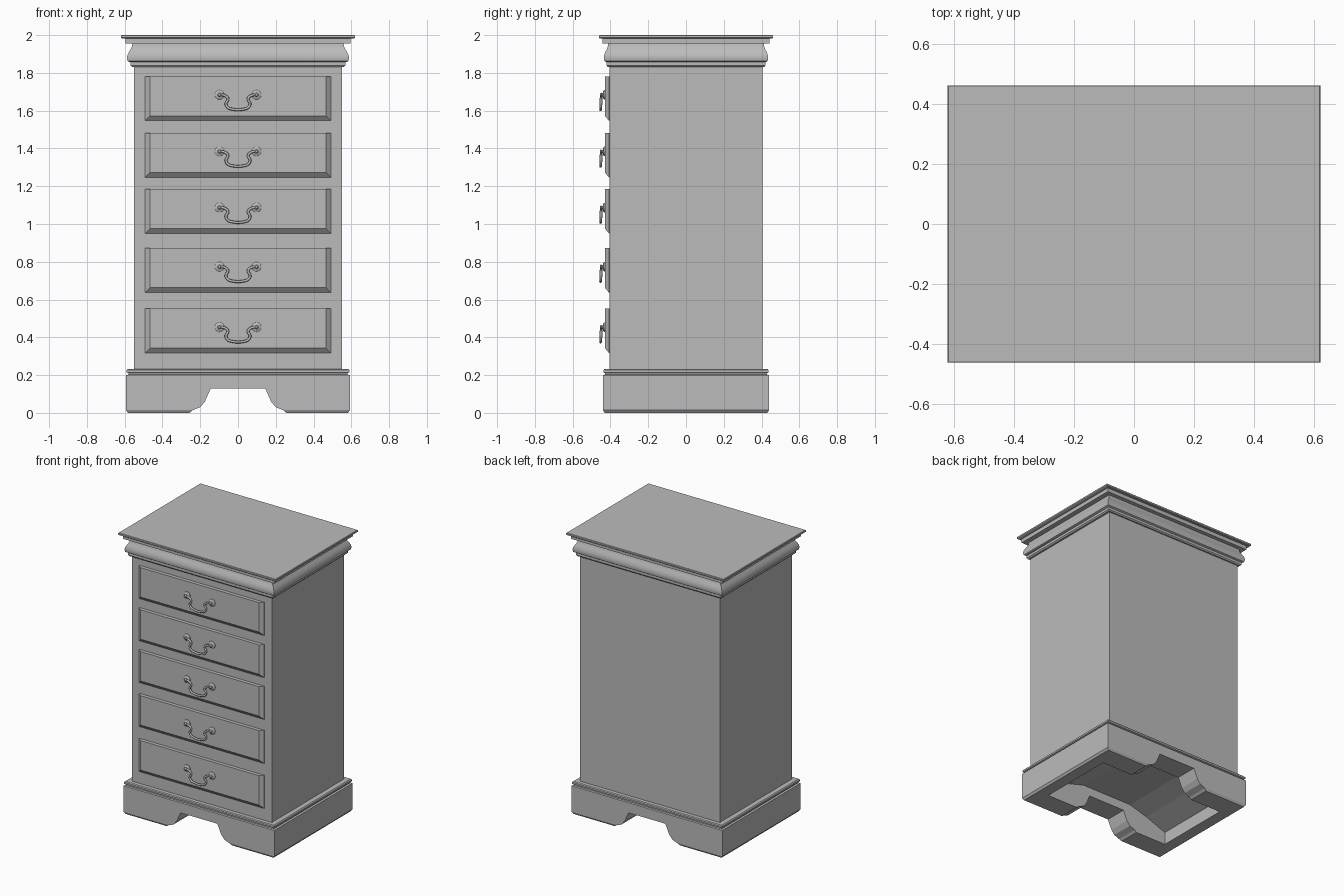
import bpy, bmesh, math

cube = bpy.data.objects.get("Cube")
if cube:
    bpy.data.objects.remove(cube, do_unlink=True)

grey = bpy.data.materials.new("plain grey")
grey.use_nodes = True
grey.diffuse_color = (0.5, 0.5, 0.5, 1)
grey.node_tree.nodes["Principled BSDF"].inputs["Base Color"].default_value = (0.5, 0.5, 0.5, 1)


def loft(name, rings, smooth=False):
    """Skin a stack of equal-sized closed rings and cap both ends."""
    bm = bmesh.new()
    rows = [[bm.verts.new(p) for p in ring] for ring in rings]
    for a, b in zip(rows, rows[1:]):
        for i in range(len(a)):
            j = (i + 1) % len(a)
            bm.faces.new((a[i], a[j], b[j], b[i]))
    bm.faces.new(rows[0])
    bm.faces.new(rows[-1])
    bmesh.ops.recalc_face_normals(bm, faces=bm.faces)
    mesh = bpy.data.meshes.new(name)
    bm.to_mesh(mesh)
    bm.free()
    mesh.materials.append(grey)
    obj = bpy.data.objects.new(name, mesh)
    bpy.context.collection.objects.link(obj)
    if smooth:
        select(obj)
        bpy.ops.object.shade_smooth_by_angle(angle=math.radians(35))
    return obj


def select(obj):
    bpy.ops.object.select_all(action='DESELECT')
    obj.select_set(True)
    bpy.context.view_layer.objects.active = obj


def moulding(name, profile, smooth=False):
    """Rectangular moulding from (overhang past the carcass, height) pairs."""
    rings = []
    for d, z in profile:
        x, y = 0.55 + d, 0.405 + d * 0.8
        rings.append([(-x, -y, z), (x, -y, z), (x, y, z), (-x, y, z)])
    return loft(name, rings, smooth)


def cut(target, name, half_profile, depth):
    """Cut a mirrored x-z outline through the target along y."""
    outline = half_profile + [(-x, z) for x, z in reversed(half_profile)]
    cutter = loft(name, [[(x, y, z) for x, z in outline] for y in (-depth, depth)])
    mod = target.modifiers.new(name, 'BOOLEAN')
    mod.operation = 'DIFFERENCE'
    mod.solver = 'EXACT'
    mod.object = cutter
    select(target)
    bpy.ops.object.modifier_apply(modifier=mod.name)
    bpy.data.objects.remove(cutter, do_unlink=True)


# Carcass
moulding("carcass", [(0, 0.22), (0, 1.85)])

# Plinth with a lipped top, shaped notches front and back, and a hollow underside
plinth = moulding("plinth", [(0.032, 0), (0.043, 0.015), (0.043, 0.2), (0.03, 0.203), (0.03, 0.21),
                             (0.04, 0.214), (0.04, 0.226), (0.034, 0.232)])
cut(plinth, "notch", [(-0.28, -0.02), (-0.24, 0.014), (-0.2, 0.03), (-0.175, 0.06), (-0.145, 0.128)], 0.6)
cut(plinth, "hollow", [(-0.5, -0.03), (-0.5, 0.09), (-0.34, 0.15), (-0.2, 0.19)], 0.28)

# Crown: bead, swelling cove and two top boards
moulding("crown_bead", [(0.012, 1.832), (0.02, 1.84), (0.02, 1.858)])
moulding("crown_cove", [(0.022, 1.857), (0.034, 1.863), (0.038, 1.878), (0.036, 1.893), (0.028, 1.91),
                        (0.018, 1.925), (0.011, 1.94), (0.009, 1.957)], True)
moulding("under_board", [(0.045, 1.956), (0.045, 1.984)])
moulding("top_board", [(0.064, 1.983), (0.07, 1.987), (0.07, 1.997), (0.067, 2.0)])


def rosette(name, x, z):
    """Round backplate with a small knob."""
    rings = []
    for r, y in [(0.025, -0.425), (0.025, -0.434), (0.02, -0.438), (0.009, -0.44),
                 (0.009, -0.446), (0.012, -0.45), (0.006, -0.456)]:
        rings.append([(x + r * math.cos(a), y, z + r * math.sin(a))
                      for a in (math.tau * i / 16 for i in range(16))])
    loft(name, rings, True)


def bail(name, z):
    """Swan-neck pull hanging between the rosettes."""
    half = [(-0.098, -0.446, 0), (-0.07, -0.448, -0.004), (-0.053, -0.45, -0.022),
            (-0.064, -0.45, -0.046), (-0.055, -0.451, -0.066), (-0.03, -0.452, -0.076)]
    path = half + [(-x, y, dz) for x, y, dz in reversed(half)]
    curve = bpy.data.curves.new(name, 'CURVE')
    curve.dimensions = '3D'
    curve.bevel_depth = 0.007
    curve.bevel_resolution = 2
    curve.resolution_u = 4
    curve.use_fill_caps = True
    spline = curve.splines.new('BEZIER')
    spline.bezier_points.add(len(path) - 1)
    for p, (x, y, dz) in zip(spline.bezier_points, path):
        p.co = (x, y, z + dz)
        p.handle_left_type = p.handle_right_type = 'AUTO'
    curve.materials.append(grey)
    obj = bpy.data.objects.new(name, curve)
    bpy.context.collection.objects.link(obj)
    select(obj)
    bpy.ops.object.convert(target='MESH')
    bpy.ops.object.shade_smooth()


# Drawers: fronts chamfered at the sides and bottom, each with a swan-neck pull
for n, top in enumerate([0.552, 0.872, 1.185, 1.482, 1.782], 1):
    low = top - 0.235
    rings = []
    for y, c in [(-0.395, 0), (-0.408, 0), (-0.43, 0.026)]:
        rings.append([(-0.492 + c, y, low + c), (0.492 - c, y, low + c),
                      (0.492 - c, y, top), (-0.492 + c, y, top)])
    loft(f"drawer_{n}", rings)
    for side, x in (("right", -0.098), ("left", 0.098)):
        rosette(f"drawer_{n}_{side}_rosette", x, top - 0.098)
    bail(f"drawer_{n}_pull", top - 0.098)
